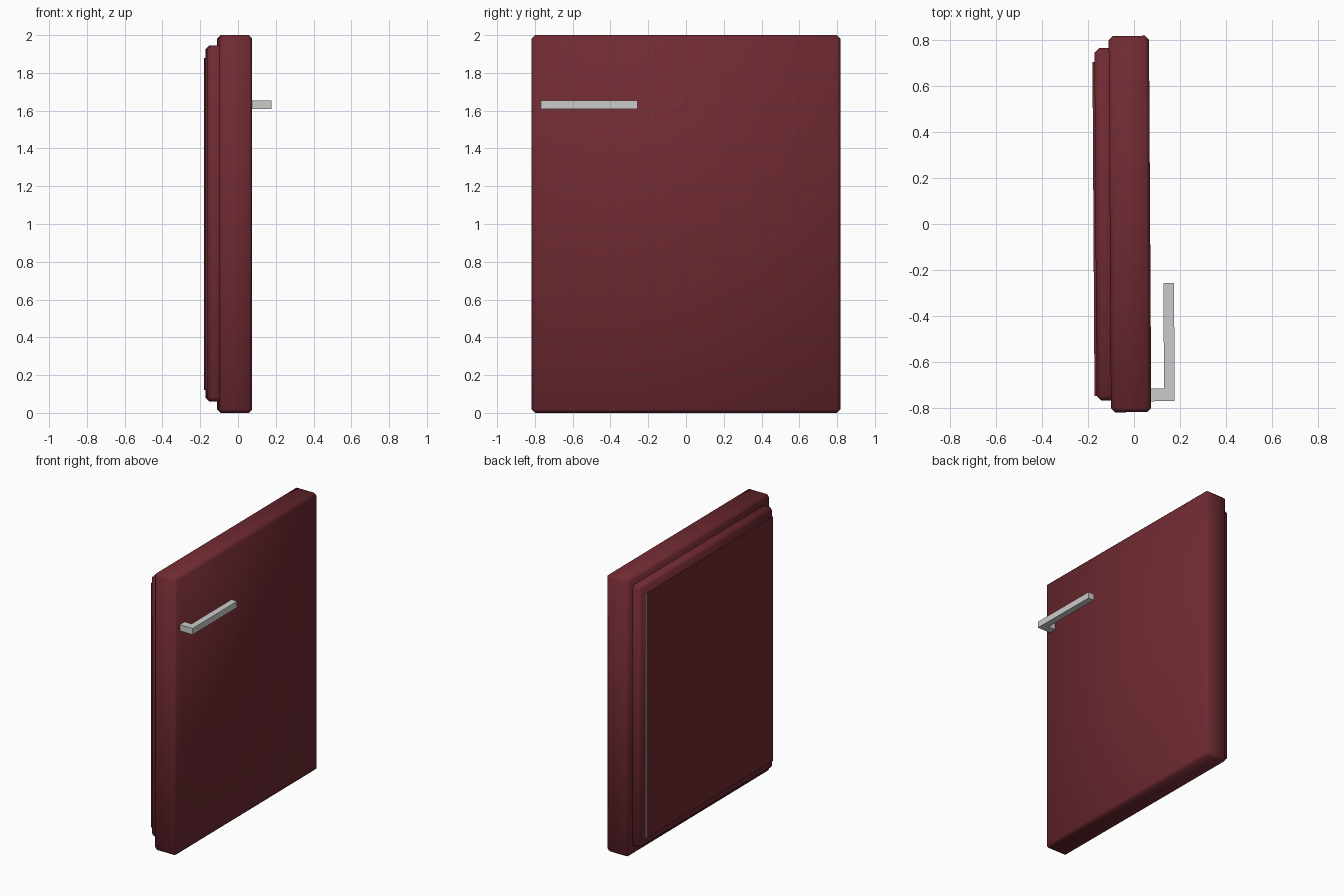
import bpy, bmesh, math
from mathutils import Matrix

if "Cube" in bpy.data.objects:
    bpy.data.objects.remove(bpy.data.objects["Cube"])

# The whole door is turned very slightly about its vertical axis
TURN = Matrix.Rotation(math.radians(0.35), 4, 'Z')

red = bpy.data.materials.new("dark_red")
red.diffuse_color = (0.16, 0.023, 0.032, 1)
red.use_nodes = True
red.node_tree.nodes["Principled BSDF"].inputs["Base Color"].default_value = red.diffuse_color


def finish(bm, name, mat=None, smooth=False):
    bmesh.ops.recalc_face_normals(bm, faces=bm.faces)
    bm.transform(TURN)
    me = bpy.data.meshes.new(name)
    bm.to_mesh(me)
    bm.free()
    if mat:
        me.materials.append(mat)
    for p in me.polygons:
        p.use_smooth = smooth
    ob = bpy.data.objects.new(name, me)
    bpy.context.collection.objects.link(ob)
    return ob


def box(name, x, y, z, mat=None, bevel=0.0):
    bm = bmesh.new()
    bmesh.ops.create_cube(bm, size=1)
    for v in bm.verts:
        v.co = [r[0] if c < 0 else r[1] for c, r in zip(v.co, (x, y, z))]
    if bevel:
        bmesh.ops.bevel(bm, geom=bm.edges[:], offset=bevel, segments=1,
                        profile=0.5, affect='EDGES')
    return finish(bm, name, mat, smooth=bevel > 0)


# Outer door slab
box("door_slab", (-0.105, 0.07), (-0.817, 0.817), (0, 2), red, 0.018)

# Inner step behind the slab, its front edge buried in the slab
box("inner_step", (-0.167, -0.08), (-0.765, 0.765), (0.06, 1.945), red, 0.02)

# Thin raised liner panel on the back, with a grey strip on one side
box("liner_panel", (-0.176, -0.16), (-0.745, 0.703), (0.12, 1.88), red)
box("liner_side_strip", (-0.1755, -0.16), (0.701, 0.705), (0.12, 1.88))

# L-shaped handle extruded upward from its plan outline
plan = [(0.065, -0.77), (0.172, -0.77), (0.172, -0.258), (0.126, -0.258),
        (0.126, -0.715), (0.065, -0.715)]
bm = bmesh.new()
face = bm.faces.new([bm.verts.new((x, y, 1.61)) for x, y in plan])
ext = bmesh.ops.extrude_face_region(bm, geom=[face])
bmesh.ops.translate(bm, vec=(0, 0, 0.045),
                    verts=[g for g in ext["geom"] if isinstance(g, bmesh.types.BMVert)])
finish(bm, "handle")
